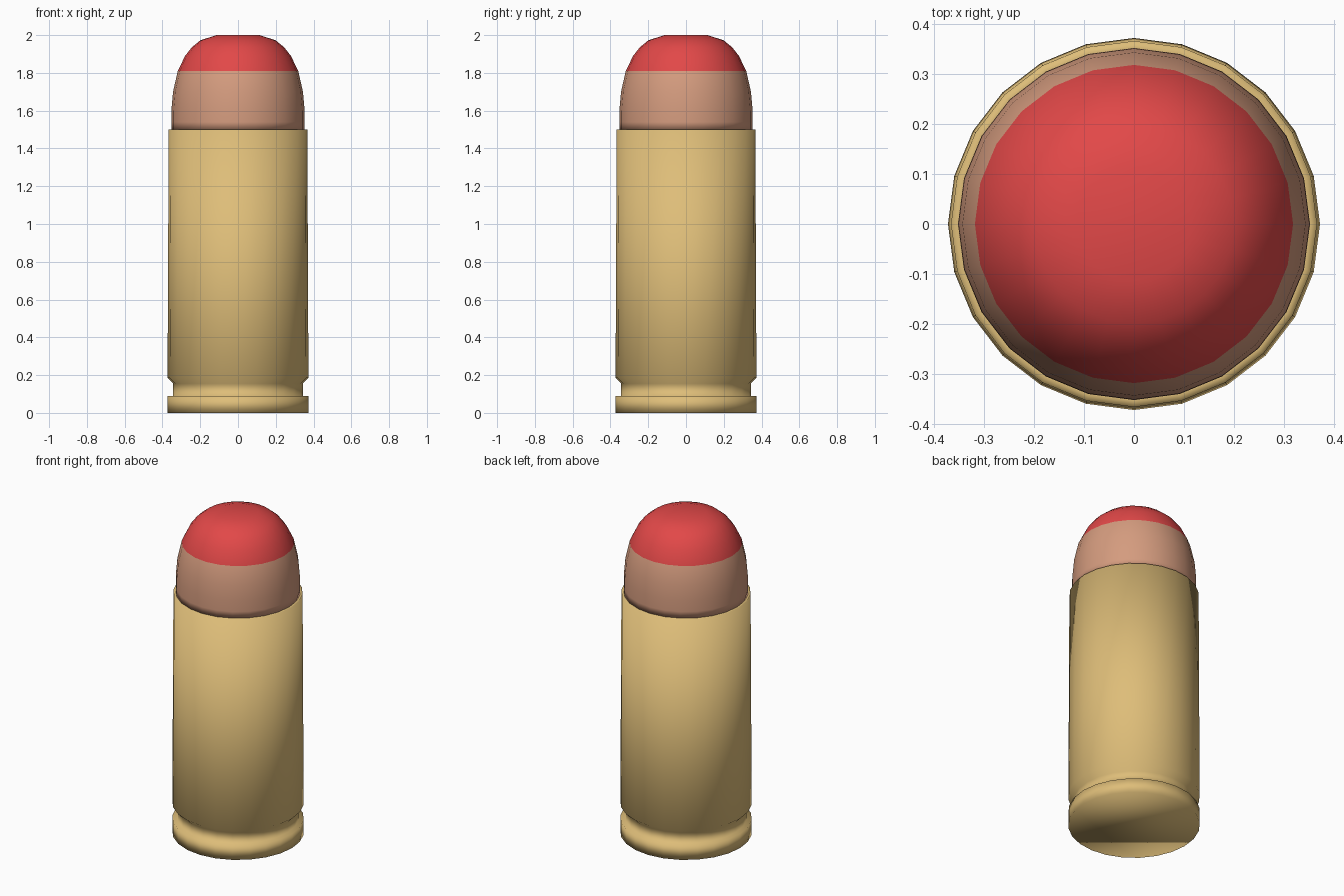
import bpy, bmesh, math

SIDES = 24
TIP_START = 1.81

cube = bpy.data.objects.get("Cube")
if cube:
    bpy.data.objects.remove(cube, do_unlink=True)


def make_material(name, rgb):
    mat = bpy.data.materials.new(name)
    mat.use_nodes = True
    color = (*rgb, 1.0)
    mat.diffuse_color = color
    mat.node_tree.nodes["Principled BSDF"].inputs["Base Color"].default_value = color
    return mat


def lathe(name, profile, materials):
    """Revolve (radius, height) points around z, closing both ends with flat caps."""
    bm = bmesh.new()
    rings = []
    for radius, z in profile:
        rings.append([bm.verts.new((radius * math.cos(math.tau * i / SIDES),
                                    radius * math.sin(math.tau * i / SIDES), z))
                      for i in range(SIDES)])
    for low, high in zip(rings, rings[1:]):
        for i in range(SIDES):
            j = (i + 1) % SIDES
            bm.faces.new((low[i], low[j], high[j], high[i]))
    bm.faces.new(reversed(rings[0]))
    bm.faces.new(rings[-1])
    bm.normal_update()
    for face in bm.faces:
        face.smooth = True
    mesh = bpy.data.meshes.new(name)
    bm.to_mesh(mesh)
    bm.free()
    for mat in materials:
        mesh.materials.append(mat)
    obj = bpy.data.objects.new(name, mesh)
    bpy.context.collection.objects.link(obj)
    return obj


brass = make_material("brass", (0.73, 0.51, 0.19))
copper = make_material("copper", (0.66, 0.33, 0.21))
red = make_material("red_paint", (0.76, 0.065, 0.065))

# Casing: rim, extractor groove, tapered body and mouth
lathe("casing", [
    (0.373, 0.0), (0.373, 0.09), (0.343, 0.09), (0.343, 0.155),
    (0.373, 0.185), (0.367, 1.5), (0.353, 1.5),
], [brass])

# Bullet: rounded nose with a small flat end
bullet = lathe("bullet", [
    (0.353, 1.5), (0.353, 1.54), (0.352, 1.61), (0.344, 1.7), (0.319, TIP_START),
    (0.28, 1.89), (0.245, 1.935), (0.2, 1.972), (0.115, 2.0),
], [copper, red])

# Painted tip: everything above the colour line
for face in bullet.data.polygons:
    face.material_index = int(face.center.z > TIP_START)
